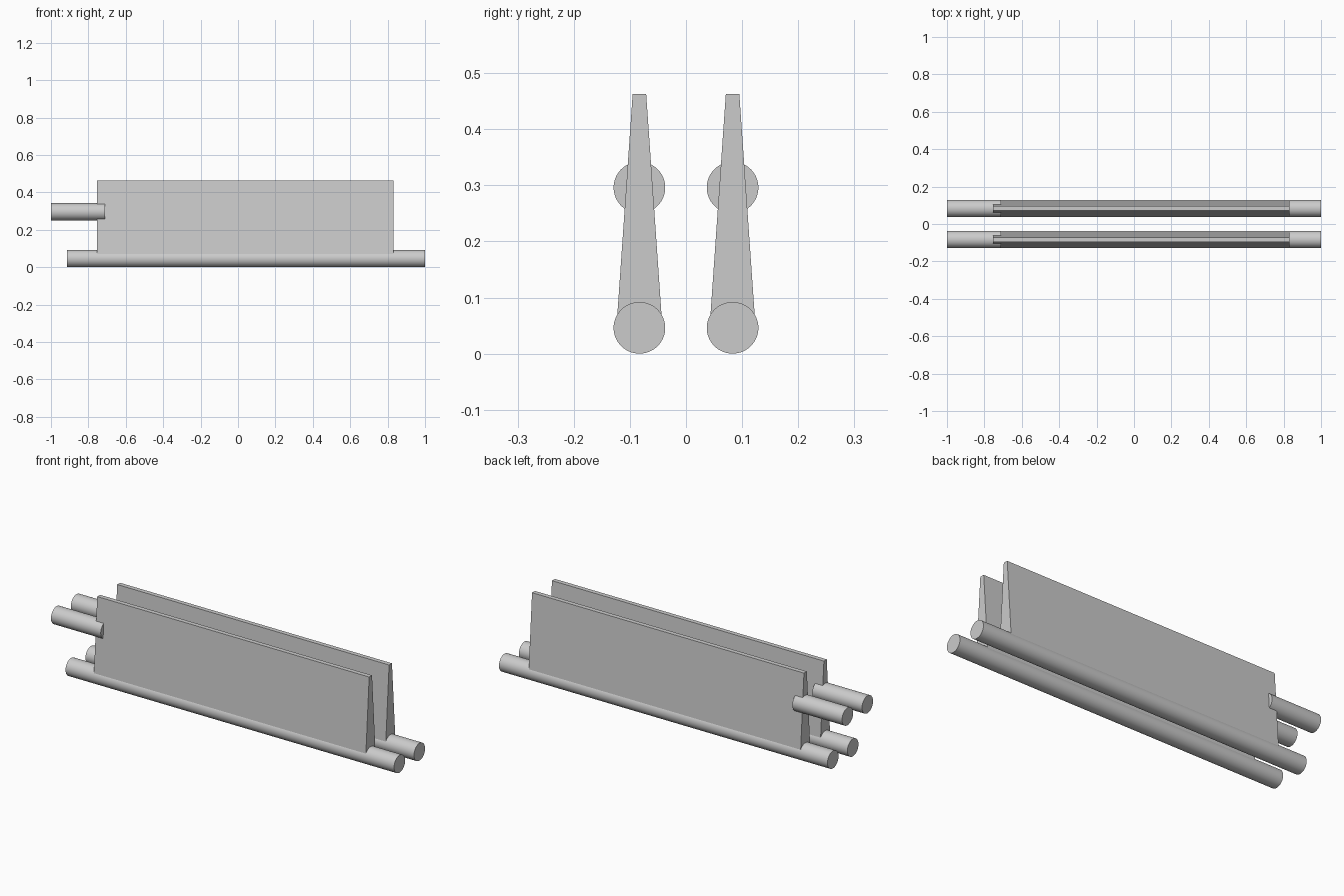
import bpy, bmesh, math

if "Cube" in bpy.data.objects:
    bpy.data.objects.remove(bpy.data.objects["Cube"])

grey = bpy.data.materials.new("plain grey")
grey.diffuse_color = (0.6, 0.6, 0.6, 1)
grey.use_nodes = True
grey.node_tree.nodes["Principled BSDF"].inputs["Base Color"].default_value = grey.diffuse_color

RADIUS = 0.046
ROW_Y = 0.083


def rod(name, x0, x1, y, z):
    """Smooth round bar along x."""
    bpy.ops.mesh.primitive_cylinder_add(
        vertices=64, radius=RADIUS, depth=x1 - x0,
        location=((x0 + x1) / 2, y, z), rotation=(0, math.pi / 2, 0))
    ob = bpy.context.object
    ob.name = name
    ob.data.materials.append(grey)
    bpy.ops.object.shade_smooth_by_angle(angle=math.radians(30))


def tapered_panel(name, x0, x1, y):
    """Upright plate whose thickness narrows towards the top."""
    profile = [(-0.041, 0.046), (0.041, 0.046), (0.012, 0.463), (-0.012, 0.463)]
    bm = bmesh.new()
    face = bm.faces.new([bm.verts.new((x0, y + py, pz)) for py, pz in profile])
    ext = bmesh.ops.extrude_face_region(bm, geom=[face])
    verts = [v for v in ext["geom"] if isinstance(v, bmesh.types.BMVert)]
    bmesh.ops.translate(bm, verts=verts, vec=(x1 - x0, 0, 0))
    bmesh.ops.recalc_face_normals(bm, faces=bm.faces)
    mesh = bpy.data.meshes.new(name)
    bm.to_mesh(mesh)
    bm.free()
    mesh.materials.append(grey)
    bpy.context.collection.objects.link(bpy.data.objects.new(name, mesh))


# Two identical blades, one in front and one behind
for side, y in (("front", -ROW_Y), ("back", ROW_Y)):
    rod(side + "_base_rod", -0.915, 1.0, y, RADIUS)
    rod(side + "_upper_pin", -1.0, -0.71, y, 0.296)
    tapered_panel(side + "_panel", -0.754, 0.831, y)
